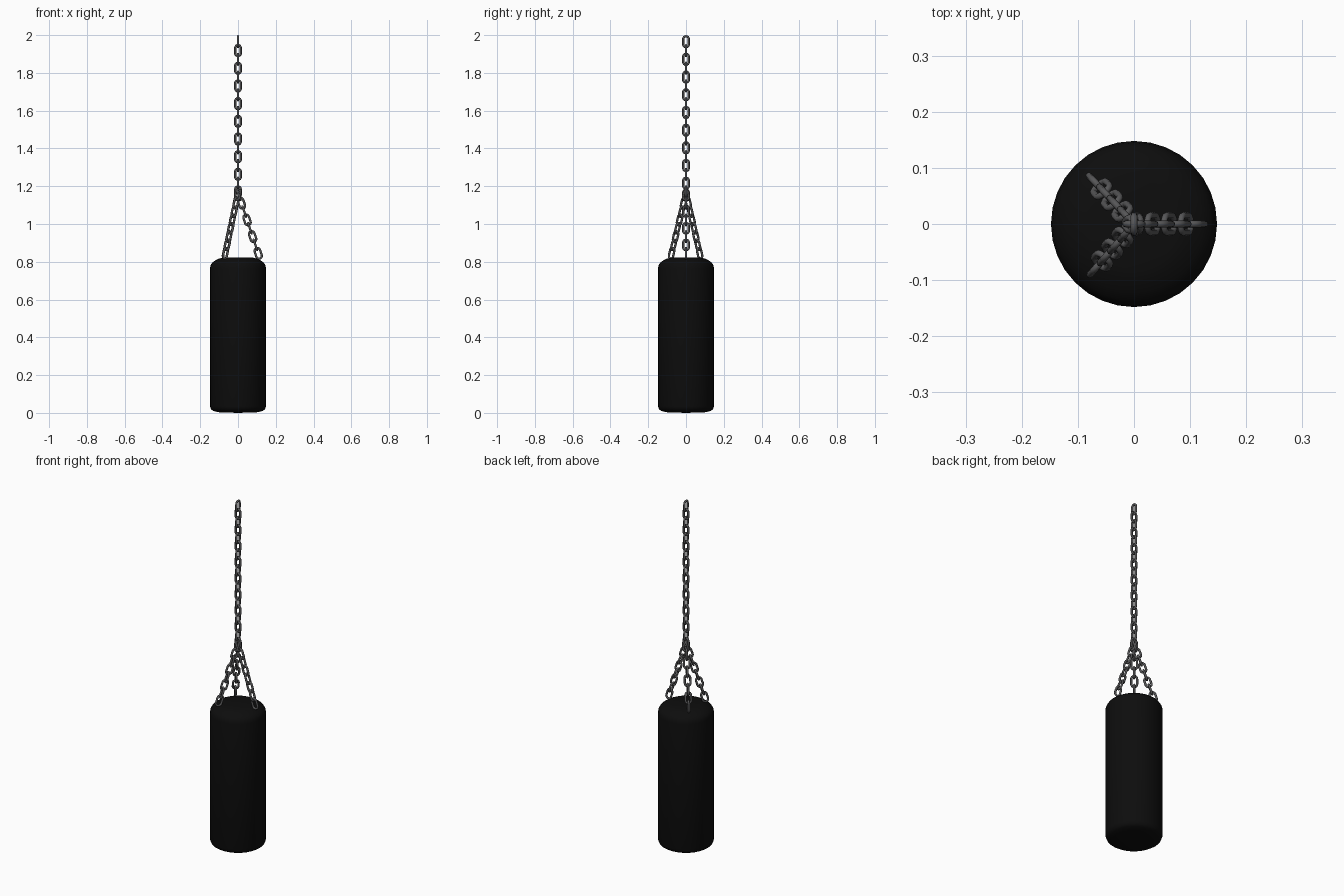
import bpy, bmesh, math
from mathutils import Vector

if "Cube" in bpy.data.objects:
    bpy.data.objects.remove(bpy.data.objects["Cube"])


def material(name, rgb):
    m = bpy.data.materials.new(name)
    m.diffuse_color = (*rgb, 1)
    m.use_nodes = True
    m.node_tree.nodes["Principled BSDF"].inputs["Base Color"].default_value = m.diffuse_color
    return m


LEATHER = material("black leather", (0.004, 0.004, 0.004))
STEEL = material("dark steel", (0.095, 0.095, 0.098))


def finish(bm, name, mat, angle):
    bmesh.ops.recalc_face_normals(bm, faces=bm.faces)
    me = bpy.data.meshes.new(name)
    bm.to_mesh(me)
    bm.free()
    me.materials.append(mat)
    ob = bpy.data.objects.new(name, me)
    bpy.context.collection.objects.link(ob)
    bpy.ops.object.select_all(action='DESELECT')
    ob.select_set(True)
    bpy.context.view_layer.objects.active = ob
    bpy.ops.object.shade_smooth_by_angle(angle=math.radians(angle))
    return ob


def add_link(bm, centre, along, side, half_len=0.029, half_wid=0.015,
             wire=0.006, arc=8, ring=8):
    """Stadium-shaped link lying in the plane of 'along' and 'side'."""
    normal = along.cross(side)
    straight = half_len - half_wid
    rings = []
    for end in (1, -1):
        for i in range(arc + 1):
            a = math.pi * i / arc + (0 if end == 1 else math.pi)
            out = side * math.cos(a) + along * math.sin(a)
            p = centre + along * straight * end + out * half_wid
            rings.append([bm.verts.new(p + wire * (out * math.cos(t) + normal * math.sin(t)))
                          for t in (2 * math.pi * j / ring for j in range(ring))])
    for k, r0 in enumerate(rings):
        r1 = rings[(k + 1) % len(rings)]
        for j in range(ring):
            n = (j + 1) % ring
            bm.faces.new((r0[j], r0[n], r1[n], r1[j]))


# Bag: lathed profile with a soft shoulder and a slightly bulged base
profile = [(0.10, 0.003), (0.13, 0.010), (0.142, 0.018), (0.148, 0.035),
           (0.148, 0.765), (0.145, 0.782), (0.137, 0.795), (0.122, 0.806),
           (0.10, 0.817), (0.08, 0.822)]
SEG = 32
bm = bmesh.new()
loops = [[bm.verts.new((r * math.cos(2 * math.pi * i / SEG),
                        r * math.sin(2 * math.pi * i / SEG), z))
          for i in range(SEG)] for r, z in profile]
for a, b in zip(loops, loops[1:]):
    for i in range(SEG):
        n = (i + 1) % SEG
        bm.faces.new((a[i], a[n], b[n], b[i]))
for loop, z in ((loops[0], 0.0), (loops[-1], 0.823)):
    c = bm.verts.new((0, 0, z))
    for i in range(SEG):
        bm.faces.new((loop[i], loop[(i + 1) % SEG], c))
finish(bm, "punching_bag", LEATHER, 40)

# Main hanging chain: alternate links turned by a quarter
bm = bmesh.new()
for i in range(18):
    side = Vector((0, 1, 0)) if i % 2 == 0 else Vector((1, 0, 0))
    add_link(bm, Vector((0, 0, 1.965 - 0.0468 * i)), Vector((0, 0, 1)), side)
finish(bm, "main_chain", STEEL, 60)

# Three splayed chains down to the top of the bag
for n, (angle, r_end) in enumerate(((0, 0.107), (133, 0.099), (229, 0.101))):
    a = math.radians(angle)
    radial = Vector((math.cos(a), math.sin(a), 0))
    tangent = Vector((-math.sin(a), math.cos(a), 0))
    low = radial * r_end + Vector((0, 0, 0.845))
    high = radial * 0.0035 + Vector((0, 0, 1.154))
    along = (high - low).normalized()
    across = along.cross(tangent)
    bm = bmesh.new()
    for k in range(8):
        add_link(bm, low.lerp(high, k / 7), along, across if k % 2 == 0 else tangent)
    finish(bm, f"bag_chain_{n + 1}", STEEL, 60)
